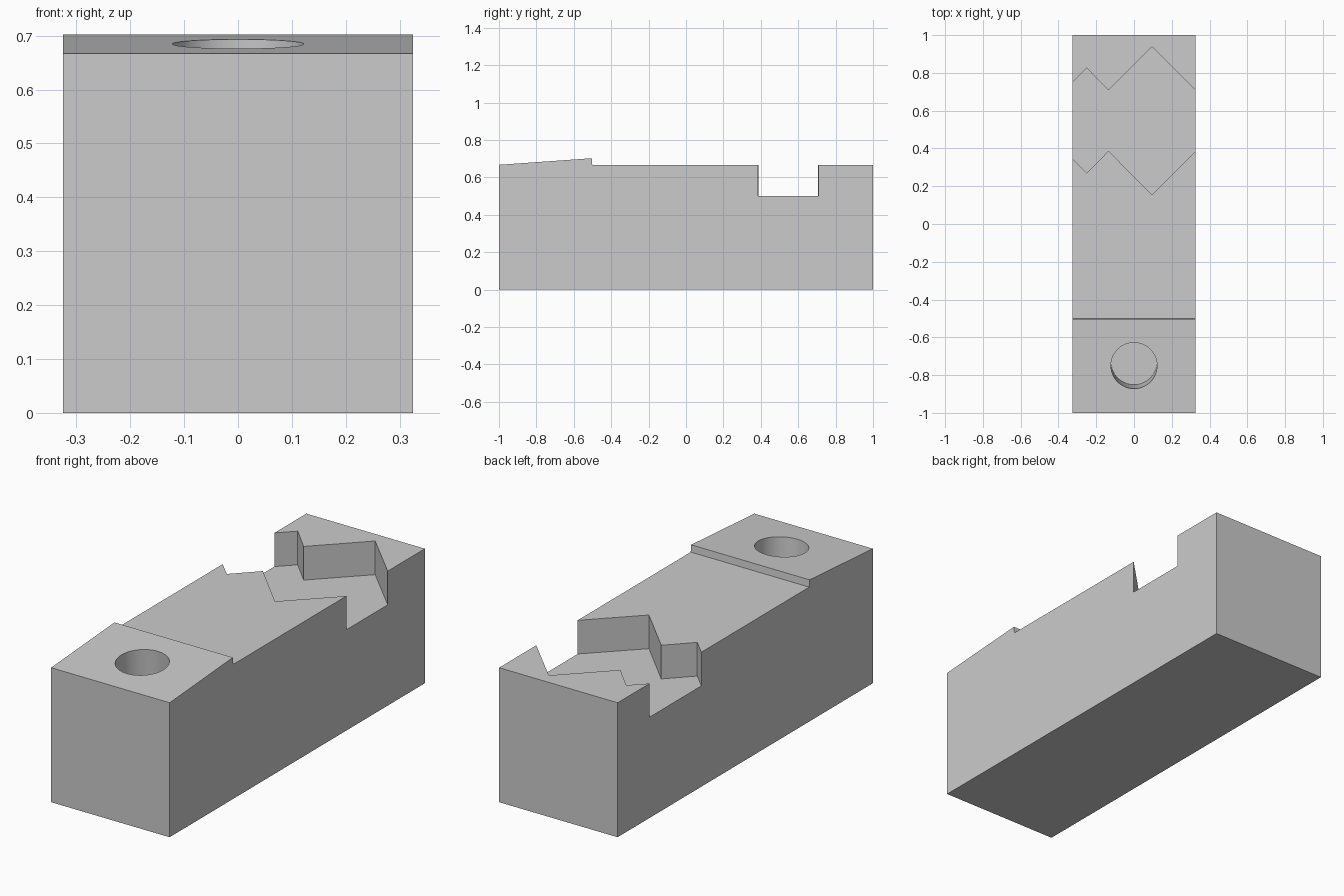
import bpy
import bmesh
import math
from mathutils import Matrix, Vector

HALF_WIDTH = 0.325
TOP = 0.667
FLOOR = 0.5

cube = bpy.data.objects.get("Cube")
if cube:
    bpy.data.objects.remove(cube, do_unlink=True)

# Single plain grey
grey = bpy.data.materials.new("plain_grey")
grey.use_nodes = True
colour = (0.6, 0.6, 0.6, 1)
grey.diffuse_color = colour
grey.node_tree.nodes["Principled BSDF"].inputs["Base Color"].default_value = colour


def add_object(name, bm):
    bmesh.ops.recalc_face_normals(bm, faces=bm.faces)
    mesh = bpy.data.meshes.new(name)
    bm.to_mesh(mesh)
    bm.free()
    mesh.materials.append(grey)
    obj = bpy.data.objects.new(name, mesh)
    bpy.context.collection.objects.link(obj)
    return obj


def extrude_outline(name, points, direction):
    bm = bmesh.new()
    face = bm.faces.new([bm.verts.new(p) for p in points])
    result = bmesh.ops.extrude_face_region(bm, geom=[face], use_keep_orig=True)
    moved = [v for v in result["geom"] if isinstance(v, bmesh.types.BMVert)]
    bmesh.ops.translate(bm, verts=moved, vec=direction)
    return add_object(name, bm)


# Block with a gently sloping raised pad at the front
profile = [(-1, 0), (1, 0), (1, TOP), (-0.501, TOP), (-0.504, 0.702), (-1, TOP)]
block = extrude_outline("notched_block",
                        [(-HALF_WIDTH, y, z) for y, z in profile],
                        Vector((2 * HALF_WIDTH, 0, 0)))

# Zigzag channel, symmetric about its centre line, running out of both sides
centre = 0.547
zigzag = [(-0.4, 0.128), (-0.25, 0.278), (-0.135, 0.16), (0.095, 0.392), (0.4, 0.087)]
outline = [(x, centre + d, FLOOR) for x, d in zigzag]
outline += [(x, centre - d, FLOOR) for x, d in reversed(zigzag)]
channel = extrude_outline("channel_cutter", outline, Vector((0, 0, 0.5)))

# Blind round hole square to the sloping pad
depth = 0.3
tilt = math.atan2(0.035, 0.496)
bm = bmesh.new()
bmesh.ops.create_cone(bm, cap_ends=True, segments=64, radius1=0.122,
                      radius2=0.122, depth=2 * depth)
bmesh.ops.transform(bm, verts=bm.verts,
                    matrix=Matrix.Translation((0, -0.75, 0.685)) @ Matrix.Rotation(tilt, 4, "X"))
hole = add_object("hole_cutter", bm)

# Cut both recesses, then drop the cutters
bpy.ops.object.select_all(action="DESELECT")
block.select_set(True)
bpy.context.view_layer.objects.active = block
for cutter in (channel, hole):
    cutter.hide_render = True
    cut = block.modifiers.new(cutter.name, "BOOLEAN")
    cut.operation = "DIFFERENCE"
    cut.solver = "EXACT"
    cut.object = cutter
    bpy.ops.object.modifier_apply(modifier=cut.name)
    bpy.data.objects.remove(cutter, do_unlink=True)

bpy.ops.object.shade_smooth_by_angle(angle=math.radians(30))
